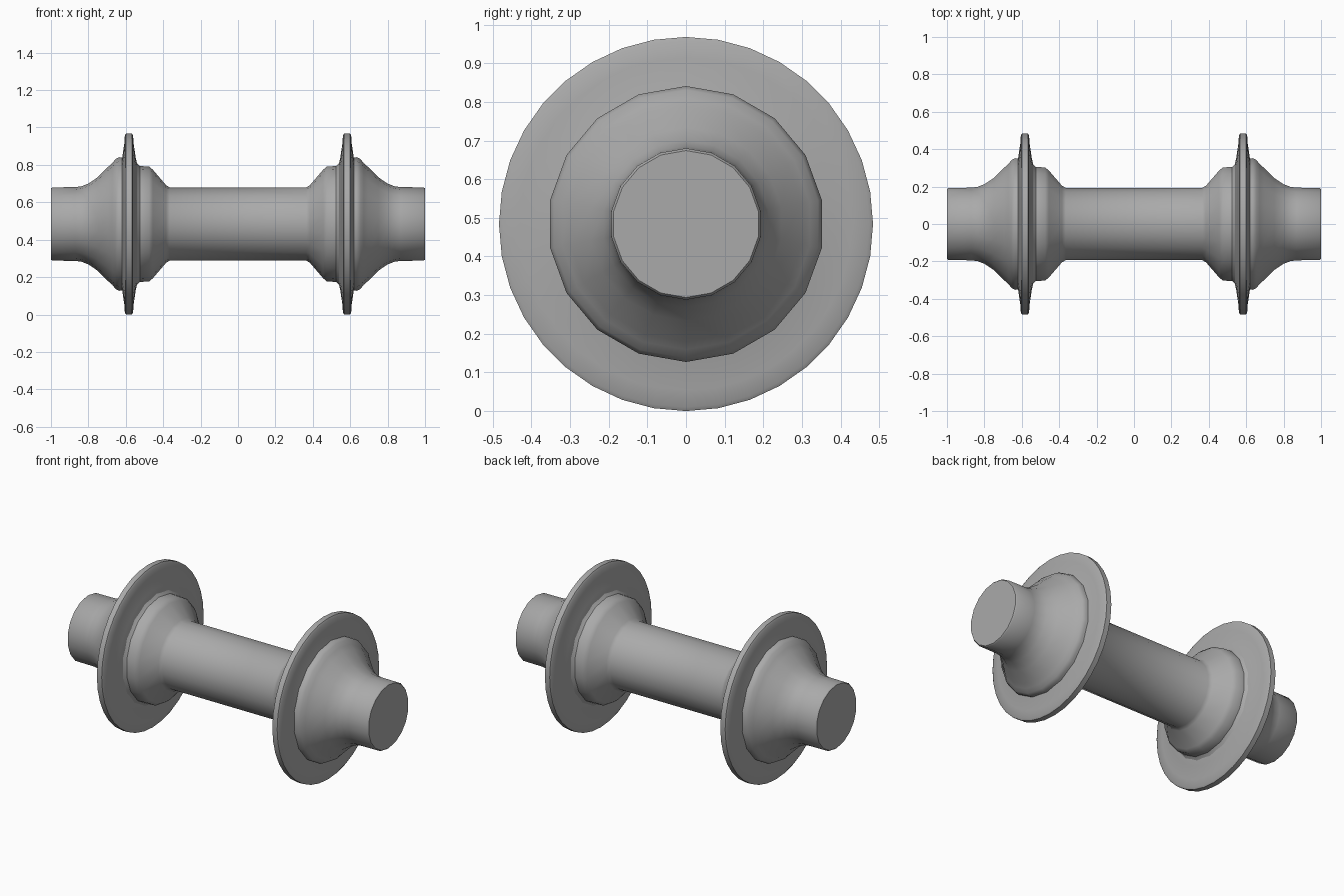
import bpy, bmesh, math

if "Cube" in bpy.data.objects:
    bpy.data.objects.remove(bpy.data.objects["Cube"])

CENTRE_Z = 0.484

steel = bpy.data.materials.new("grey steel")
steel.diffuse_color = (0.4, 0.4, 0.4, 1)
steel.use_nodes = True
steel.node_tree.nodes["Principled BSDF"].inputs["Base Color"].default_value = steel.diffuse_color


def lathe(name, profile, sides):
    """Revolve (x, radius) points about the x axis and cap both ends."""
    bm = bmesh.new()
    rings = []
    for x, r in profile:
        angles = [2 * math.pi * i / sides for i in range(sides)]
        rings.append([bm.verts.new((x, r * math.sin(a), CENTRE_Z + r * math.cos(a)))
                      for a in angles])
    for a, b in zip(rings, rings[1:]):
        for i in range(sides):
            j = (i + 1) % sides
            bm.faces.new((a[i], a[j], b[j], b[i]))
    bm.faces.new(rings[0])
    bm.faces.new(rings[-1])
    bmesh.ops.recalc_face_normals(bm, faces=bm.faces)
    mesh = bpy.data.meshes.new(name)
    bm.to_mesh(mesh)
    bm.free()
    mesh.materials.append(steel)
    obj = bpy.data.objects.new(name, mesh)
    bpy.context.collection.objects.link(obj)
    bpy.ops.object.select_all(action='DESELECT')
    obj.select_set(True)
    bpy.context.view_layer.objects.active = obj
    bpy.ops.object.shade_smooth_by_angle(angle=math.radians(40))
    return obj


# Axle with flared hubs: half profile from the middle outwards, mirrored
half = [(0.365, 0.196), (0.385, 0.208), (0.455, 0.29), (0.475, 0.307),
        (0.525, 0.31), (0.545, 0.33), (0.555, 0.35), (0.635, 0.357),
        (0.655, 0.347), (0.672, 0.325), (0.695, 0.305), (0.75, 0.25),
        (0.80, 0.216), (0.835, 0.202), (0.87, 0.197), (0.993, 0.196), (1.0, 0.19)]
lathe("axle", [(-x, r) for x, r in reversed(half)] + half, 18)

# Thin tapered flange discs around the hubs
flange = [(0.535, 0.30), (0.547, 0.355), (0.558, 0.43), (0.561, 0.474),
          (0.567, 0.484), (0.599, 0.484), (0.605, 0.474), (0.608, 0.43),
          (0.619, 0.355), (0.63, 0.30)]
for side, label in ((-1, "left"), (1, "right")):
    lathe(label + "_flange", [(side * x, r) for x, r in flange], 36)
